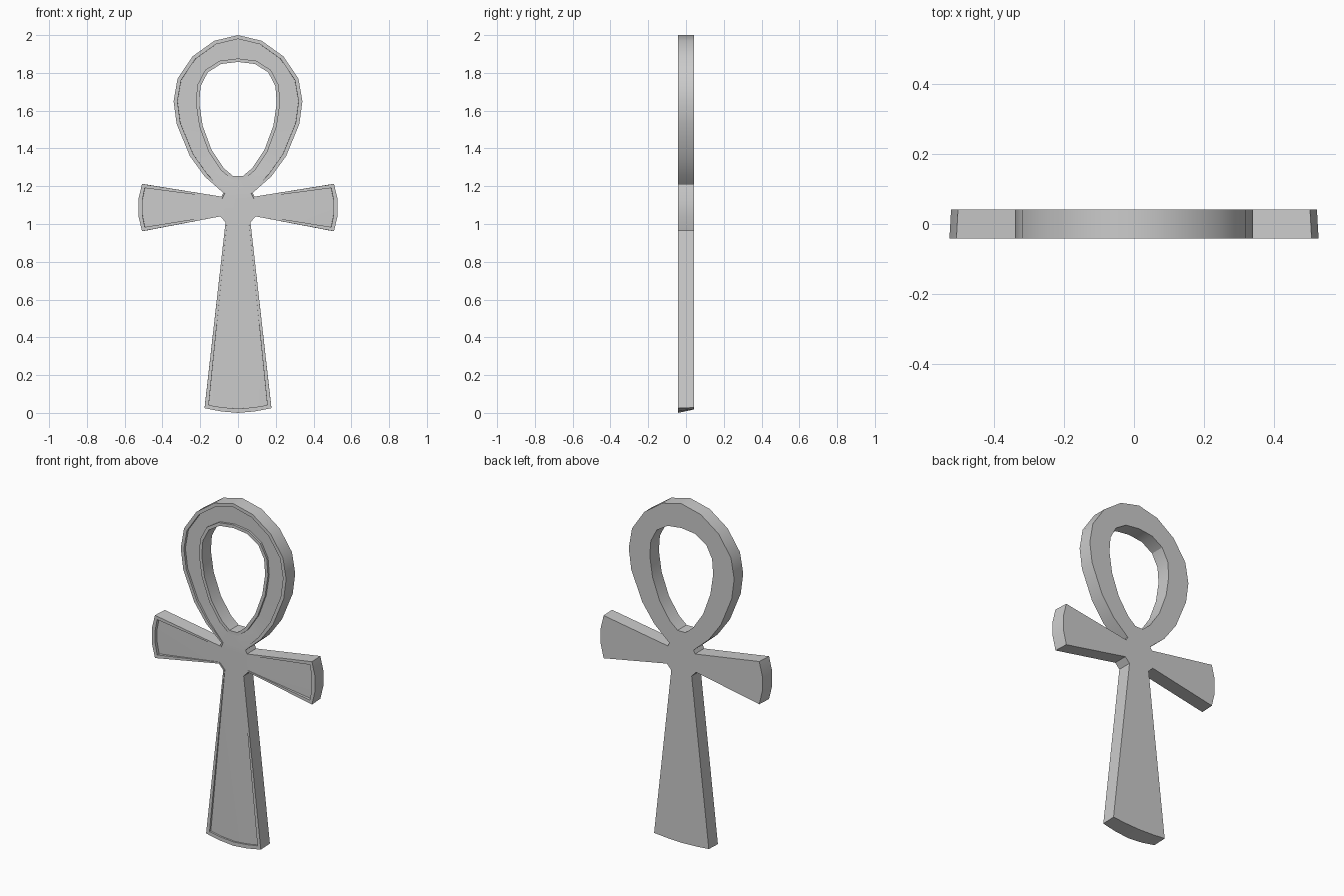
import bpy, bmesh, math
from mathutils import Vector

if "Cube" in bpy.data.objects:
    bpy.data.objects.remove(bpy.data.objects["Cube"])

FRONT, BACK = -0.042, 0.042

# Right half of the outline, bottom to top: x, z, rim width, recess depth
OUT = [(0, 0, .022, .010), (.09, .008, .022, .010), (.177, .025, .020, .012),
       (.066, 1.01, .008, .003), (.095, 1.04, .008, .003),
       (.508, .962, .019, .017), (.528, 1.045, .022, .017),
       (.528, 1.13, .022, .017), (.508, 1.212, .019, .017),
       (.088, 1.145, .008, .003), (.078, 1.165, .008, .003),
       (.175, 1.25, .018, .010), (.255, 1.36, .02, .013),
       (.325, 1.53, .02, .013), (.341, 1.65, .02, .013),
       (.32, 1.77, .02, .013), (.24, 1.888, .02, .013),
       (.125, 1.97, .02, .013), (0, 2.0, .02, .013)]
# Right half of the hole, bottom to top
HOLE = [(0.025, 1.253), (.075, 1.295), (.14, 1.392), (.187, 1.52),
        (.205, 1.64), (.198, 1.73), (.16, 1.803), (.09, 1.847), (0, 1.858)]
HOLE = [(x, z, -.018, .004 if z < 1.27 else .013) for x, z in HOLE]


def mirrored(half):
    left = [(-p[0],) + p[1:] for p in reversed(half) if p[0] > 0]
    return half + left


def offset(pts):
    """Move every corner sideways by its own rim width (mitred)."""
    res, n = [], len(pts)
    for i, p in enumerate(pts):
        a, b, c = (Vector(q[:2]) for q in (pts[i - 1], p, pts[(i + 1) % n]))
        d1, d2 = (b - a).normalized(), (c - b).normalized()
        n1, n2 = Vector((-d1.y, d1.x)), Vector((-d2.y, d2.x))
        m = (n1 + n2) / max(.4, 1 + n1.dot(n2))
        res.append(b + m * p[2])
    return res


def back_point(x, z):
    """Bottom and arm ends lean in slightly towards the back."""
    if z < .1:
        z = .018 + z * .4
    if abs(x) > .5:
        x *= .991
    return x, z


bm = bmesh.new()


def ring(coords):
    return [bm.verts.new(c) for c in coords]


def skin(a, b):
    for i in range(len(a)):
        j = (i + 1) % len(a)
        bm.faces.new((a[i], a[j], b[j], b[i]))


# Side wall, raised rim and recess wall for the outline and the hole
back_edges, floor_edges = [], []
for half in (OUT, HOLE):
    pts = mirrored(half)
    ins = offset(pts)
    back = ring([(x, BACK, z) for x, z in (back_point(*p[:2]) for p in pts)])
    front = ring([(p[0], FRONT, p[1]) for p in pts])
    rim = ring([(q.x, FRONT, q.y) for q in ins])
    floor = ring([(q.x * .998, FRONT + p[3], q.y) for p, q in zip(pts, ins)])
    for a, b in ((back, front), (front, rim), (rim, floor)):
        skin(a, b)
    for loop, store in ((back, back_edges), (floor, floor_edges)):
        store += [bm.edges.get((loop[i - 1], loop[i])) for i in range(len(loop))]

# Flat back and sunken front panel
for edges in (back_edges, floor_edges):
    bmesh.ops.triangle_fill(bm, use_beauty=True, use_dissolve=False, edges=edges)
bmesh.ops.recalc_face_normals(bm, faces=bm.faces[:])

mesh = bpy.data.meshes.new("looped_cross")
bm.to_mesh(mesh)
bm.free()
obj = bpy.data.objects.new("looped_cross", mesh)
bpy.context.collection.objects.link(obj)
bpy.context.view_layer.objects.active = obj
obj.select_set(True)
bpy.ops.object.shade_smooth_by_angle(angle=math.radians(30))
